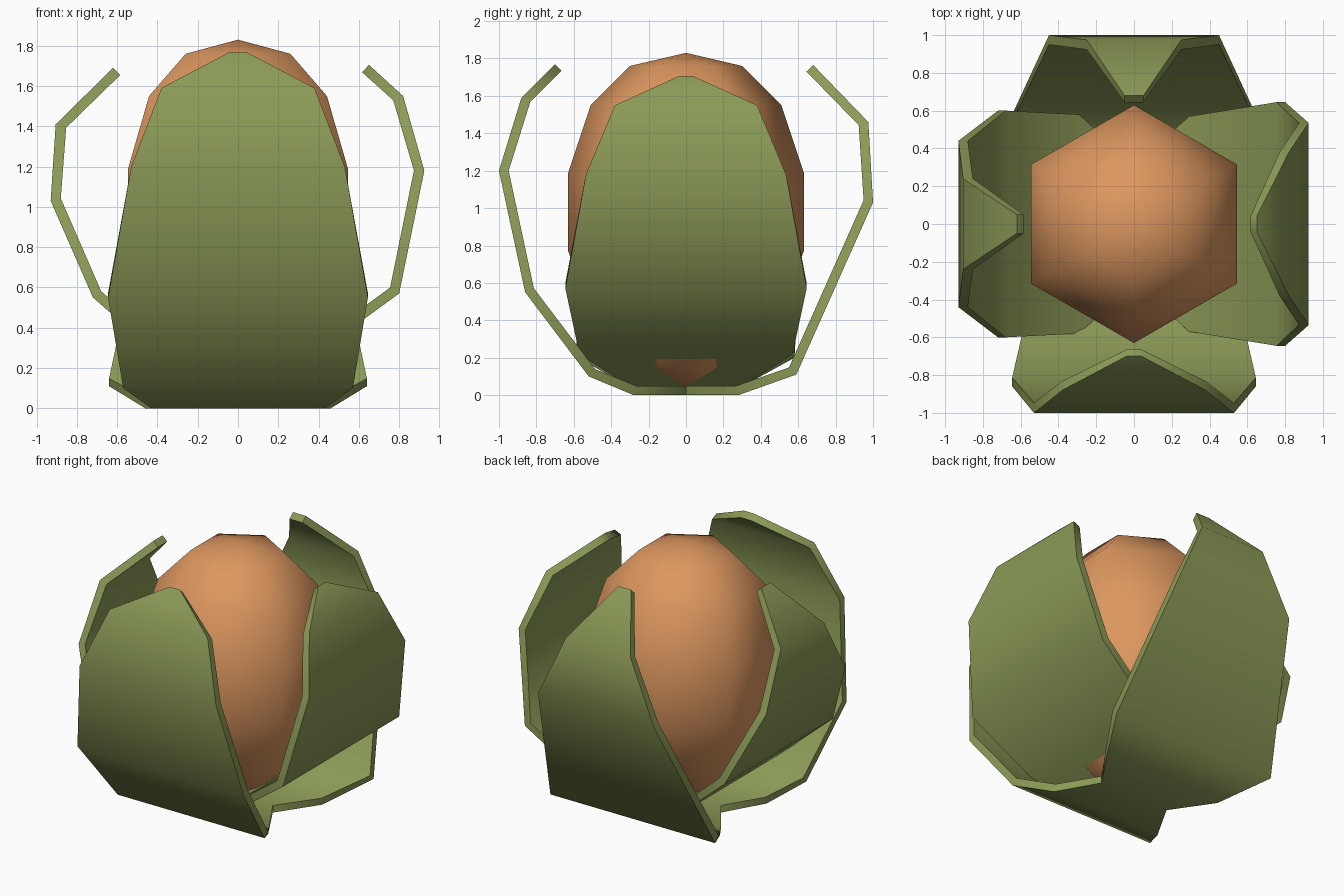
import bpy, bmesh, math
from mathutils import Matrix

if "Cube" in bpy.data.objects:
    bpy.data.objects.remove(bpy.data.objects["Cube"])


def material(name, rgb):
    m = bpy.data.materials.new(name)
    m.diffuse_color = (*rgb, 1)
    m.use_nodes = True
    m.node_tree.nodes["Principled BSDF"].inputs["Base Color"].default_value = m.diffuse_color
    return m


GREEN = material("leaf green", (0.26, 0.325, 0.095))
ORANGE = material("nut orange", (0.72, 0.31, 0.115))


def finish(bm, name, mat, angle):
    me = bpy.data.meshes.new(name)
    bm.to_mesh(me)
    bm.free()
    me.materials.append(mat)
    ob = bpy.data.objects.new(name, me)
    bpy.context.collection.objects.link(ob)
    bpy.ops.object.select_all(action='DESELECT')
    bpy.context.view_layer.objects.active = ob
    ob.select_set(True)
    if name != "nut":
        sol = ob.modifiers.new("thickness", 'SOLIDIFY')
        sol.thickness = 0.05
        sol.offset = -1
        sol.use_even_offset = True
        bpy.ops.object.modifier_apply(modifier=sol.name)
    bpy.ops.object.shade_smooth_by_angle(angle=math.radians(angle))
    return ob


# Husk leaf: rows of (distance from centre, height, half width)
def leaf(name, rows, turn):
    bm = bmesh.new()
    prev = None
    for r, z, w in rows:
        row = [bm.verts.new((s * w, -r, z)) for s in (-1, 1)]
        if prev:
            bm.faces.new((prev[0], prev[1], row[1], row[0]))
        prev = row
    bm.transform(Matrix.Rotation(math.radians(turn), 4, 'Z'))
    finish(bm, name, GREEN, 60)


leaf("front_leaf", [(0, 0, .27), (.28, 0, .43), (.52, .10, .57), (.86, .55, .645),
                    (1.0, 1.2, .53), (.88, 1.59, .38), (.70, 1.77, .04)], 0)
leaf("right_leaf", [(0, .04, .29), (.32, .22, .57), (.80, .57, .645),
                    (.925, 1.18, .535), (.82, 1.55, .38), (.65, 1.705, .04)], 90)
leaf("back_leaf", [(0, 0, .27), (.28, 0, .46), (.59, .11, .64),
                   (1.0, 1.03, .45), (.975, 1.46, .25), (.68, 1.765, .05)], 180)
leaf("left_leaf", [(0, .04, .29), (.32, .2, .58), (.72, .55, .60),
                   (.93, 1.03, .44), (.905, 1.41, .24), (.62, 1.69, .05)], 270)

# Six-sided egg-shaped nut, corners towards front and back
bm = bmesh.new()
prev = None
for r, z in [(.28, .15), (.5, .42), (.63, .77), (.63, 1.19), (.51, 1.55), (.30, 1.76)]:
    ring = [bm.verts.new((r * math.sin(i * math.pi / 3), -r * math.cos(i * math.pi / 3), z))
            for i in range(6)]
    if prev is None:
        pole = bm.verts.new((0, 0, .04))
        for i in range(6):
            bm.faces.new((pole, ring[(i + 1) % 6], ring[i]))
    else:
        for i in range(6):
            j = (i + 1) % 6
            bm.faces.new((prev[i], prev[j], ring[j], ring[i]))
    prev = ring
top = bm.verts.new((0, 0, 1.83))
for i in range(6):
    bm.faces.new((prev[i], prev[(i + 1) % 6], top))
bmesh.ops.recalc_face_normals(bm, faces=bm.faces[:])
finish(bm, "nut", ORANGE, 80)
